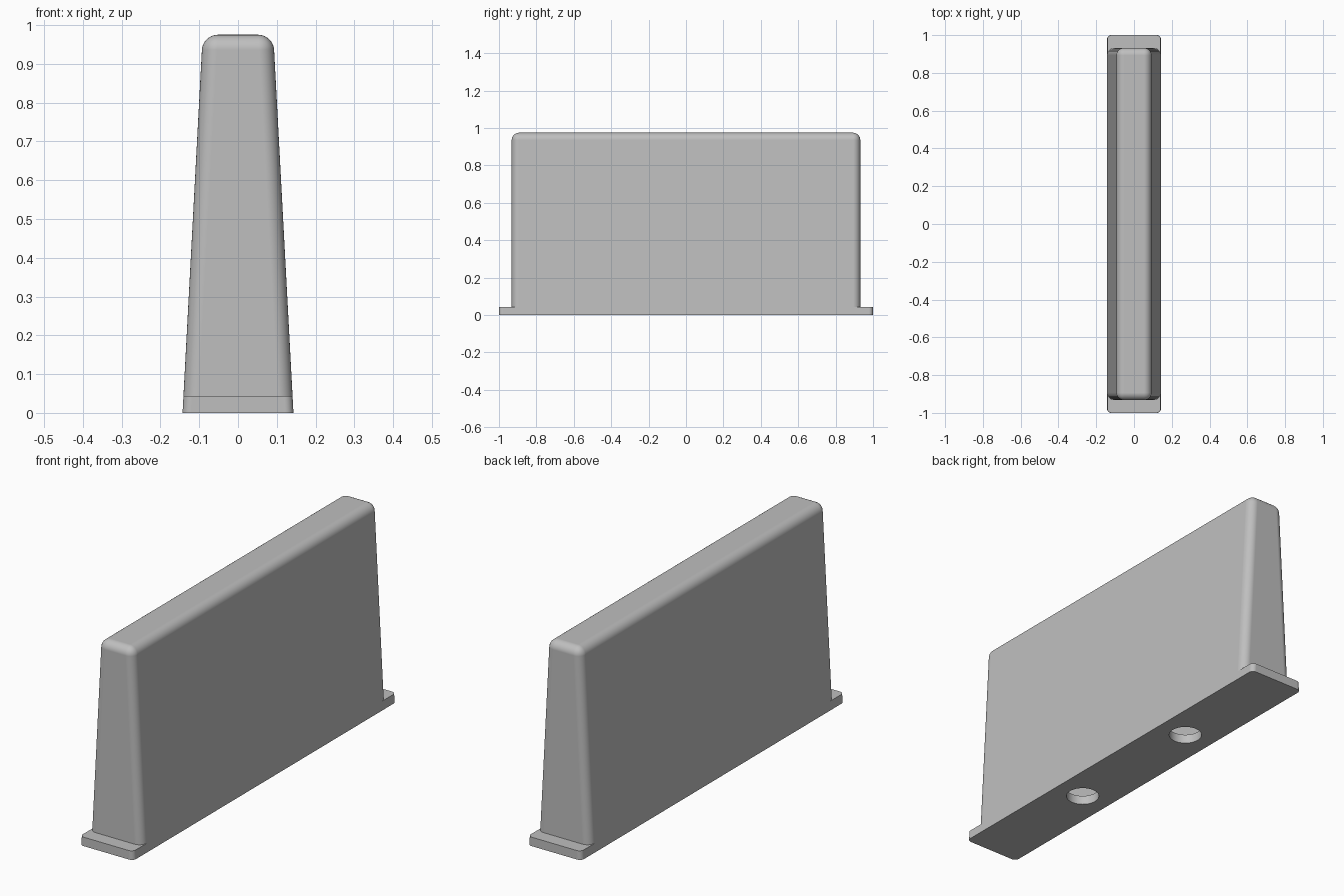
import bpy
import bmesh

cube = bpy.data.objects.get("Cube")
if cube:
    bpy.data.objects.remove(cube, do_unlink=True)

PLATE_TOP = 0.043
HEIGHT = 0.975

grey = bpy.data.materials.new("plain grey")
grey.use_nodes = True
grey.diffuse_color = (0.52, 0.52, 0.52, 1)
grey.node_tree.nodes["Principled BSDF"].inputs["Base Color"].default_value = grey.diffuse_color


def half_width(z):
    """Half width of the tapered section at height z."""
    return 0.143 - 0.052 * z / HEIGHT


def add_object(name, bm):
    bmesh.ops.recalc_face_normals(bm, faces=bm.faces)
    mesh = bpy.data.meshes.new(name)
    bm.to_mesh(mesh)
    bm.free()
    mesh.materials.append(grey)
    obj = bpy.data.objects.new(name, mesh)
    bpy.context.collection.objects.link(obj)
    return obj


def tapered_block(half_length, bottom, top):
    bm = bmesh.new()
    bmesh.ops.create_cube(bm, size=2)
    for v in bm.verts:
        z = top if v.co.z > 0 else bottom
        v.co = (v.co.x * half_width(z), v.co.y * half_length, z)
    return bm


def round_edges(bm, edges, radius, segments):
    bmesh.ops.bevel(bm, geom=edges, offset=radius, offset_type="OFFSET",
                    segments=segments, profile=0.5, affect="EDGES", clamp_overlap=True)


def upright(edge):
    a, b = edge.verts
    return abs(a.co.z - b.co.z) > 0.01


def apply_all(obj):
    bpy.ops.object.select_all(action="DESELECT")
    bpy.context.view_layer.objects.active = obj
    obj.select_set(True)
    for mod in list(obj.modifiers):
        bpy.ops.object.modifier_apply(modifier=mod.name)


def finish(obj):
    apply_all(obj)
    bpy.ops.object.shade_smooth_by_angle(angle=0.6)
    normals = obj.modifiers.new("Flat panels", "WEIGHTED_NORMAL")
    normals.keep_sharp = True
    normals.weight = 100


# Hollow tapered cover, open underneath, with rounded top and corners
bm = tapered_block(0.932, PLATE_TOP, HEIGHT)
floor = [f for f in bm.faces if all(v.co.z < PLATE_TOP + 0.01 for v in f.verts)]
bmesh.ops.delete(bm, geom=floor, context="FACES_ONLY")
round_edges(bm, [e for e in bm.edges if not e.is_boundary], 0.039, 8)
cover = add_object("cover", bm)
shell = cover.modifiers.new("Wall", "SOLIDIFY")
shell.thickness = 0.028
shell.offset = -1
finish(cover)

# Base plate with end lips
bm = tapered_block(1.0, 0, PLATE_TOP)
round_edges(bm, [e for e in bm.edges if upright(e)], 0.022, 6)
plate = add_object("base_plate", bm)

# Two round holes through the plate
cutters = []
for y in (-0.36, 0.36):
    bm = bmesh.new()
    bmesh.ops.create_cone(bm, cap_ends=True, segments=48,
                          radius1=0.073, radius2=0.073, depth=0.3)
    cutter = add_object("hole_cutter", bm)
    cutter.location.y = y
    cutter.hide_render = True
    cutters.append(cutter)
    hole = plate.modifiers.new("Hole", "BOOLEAN")
    hole.operation = "DIFFERENCE"
    hole.solver = "EXACT"
    hole.object = cutter
bpy.context.view_layer.update()
finish(plate)
for cutter in cutters:
    bpy.data.objects.remove(cutter, do_unlink=True)
